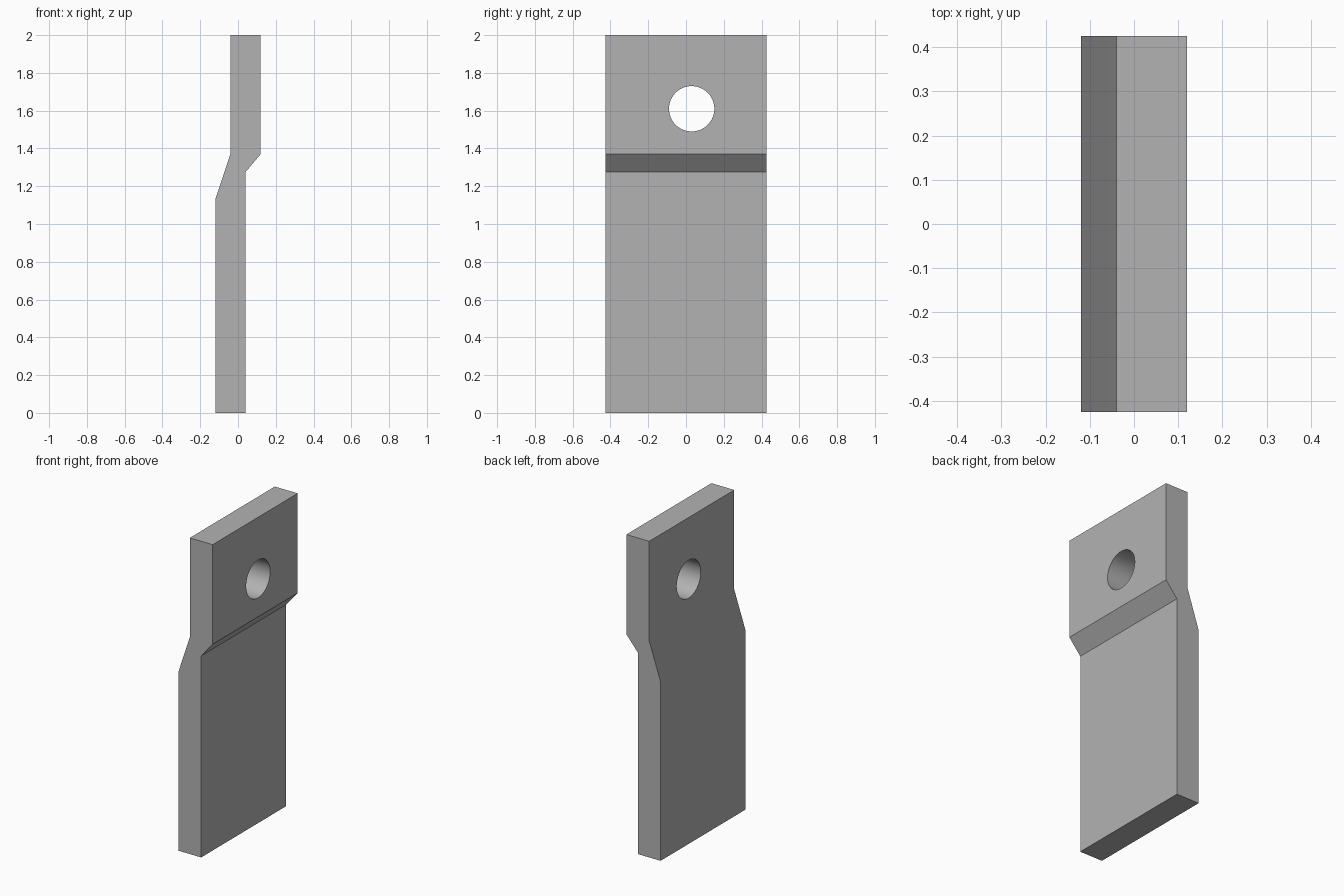
import bpy
import bmesh
import math

if "Cube" in bpy.data.objects:
    bpy.data.objects.remove(bpy.data.objects["Cube"], do_unlink=True)

# Plain grey metal
grey = (0.45, 0.45, 0.45, 1.0)
metal = bpy.data.materials.new("grey metal")
metal.use_nodes = True
metal.diffuse_color = grey
metal.node_tree.nodes["Principled BSDF"].inputs["Base Color"].default_value = grey

# Offset plate: joggled side profile (x, z) extruded along y
half_depth = 0.425
profile = [(-0.12, 0), (0.04, 0), (0.04, 1.275), (0.12, 1.37),
           (0.12, 2), (-0.04, 2), (-0.04, 1.37), (-0.12, 1.13)]
bm = bmesh.new()
side = bm.faces.new([bm.verts.new((x, -half_depth, z)) for x, z in profile])
extruded = bmesh.ops.extrude_face_region(bm, geom=[side])["geom"]
bmesh.ops.translate(bm, vec=(0, 2 * half_depth, 0),
                    verts=[v for v in extruded if isinstance(v, bmesh.types.BMVert)])
bmesh.ops.recalc_face_normals(bm, faces=bm.faces)
mesh = bpy.data.meshes.new("offset_plate")
bm.to_mesh(mesh)
bm.free()
mesh.materials.append(metal)
plate = bpy.data.objects.new("offset_plate", mesh)
bpy.context.collection.objects.link(plate)

# Round bolt hole through the upper part
bpy.ops.mesh.primitive_cylinder_add(vertices=64, radius=0.12, depth=1,
                                    location=(0, 0.03, 1.61),
                                    rotation=(0, math.pi / 2, 0))
cutter = bpy.context.object
cutter.name = "hole_cutter"
cutter.hide_render = True
cutter.data.materials.append(metal)
cut = plate.modifiers.new("bolt_hole", "BOOLEAN")
cut.operation = "DIFFERENCE"
cut.solver = "EXACT"
cut.object = cutter

bpy.ops.object.select_all(action="DESELECT")
plate.select_set(True)
bpy.context.view_layer.objects.active = plate
bpy.ops.object.modifier_apply(modifier=cut.name)
bpy.data.objects.remove(cutter, do_unlink=True)

# Smooth hole wall and shallow bend, crisp edges elsewhere
bpy.ops.object.shade_smooth_by_angle(angle=math.radians(30))
weighted = plate.modifiers.new("flat_face_normals", "WEIGHTED_NORMAL")
weighted.keep_sharp = True
